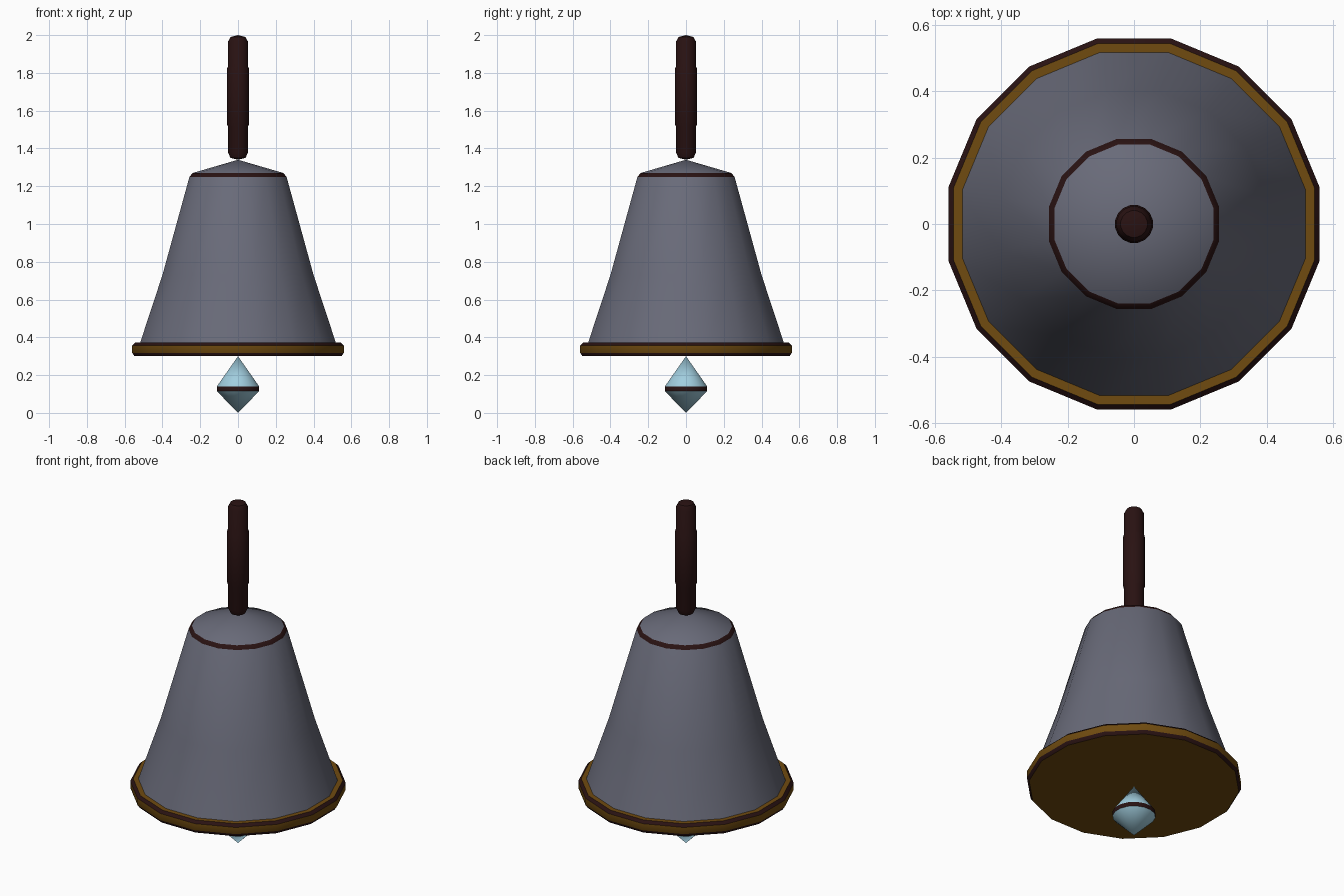
import bpy, bmesh
from math import pi, cos, sin, radians

old = bpy.data.objects.get("Cube")
if old:
    bpy.data.objects.remove(old, do_unlink=True)

SIDES = 16


def material(name, rgb):
    m = bpy.data.materials.new(name)
    m.use_nodes = True
    m.diffuse_color = (*rgb, 1)
    bsdf = m.node_tree.nodes["Principled BSDF"]
    bsdf.inputs["Base Color"].default_value = (*rgb, 1)
    bsdf.inputs["Roughness"].default_value = 0.7
    return m


steel = material("steel grey", (0.14, 0.145, 0.19))
gold = material("dull gold", (0.16, 0.07, 0.005))
wood = material("dark wood", (0.022, 0.006, 0.006))
ice = material("pale blue", (0.36, 0.62, 0.74))


def lathe(name, profile, mats, bands):
    """Turn (half width, z) points; bands gives a material index per step."""
    bm = bmesh.new()
    rings = []
    for r, z in profile:
        if r == 0:
            rings.append([bm.verts.new((0, 0, z))] * SIDES)
            continue
        r /= cos(pi / SIDES)
        angles = [2 * pi * (i + 0.5) / SIDES for i in range(SIDES)]
        rings.append([bm.verts.new((r * cos(a), r * sin(a), z)) for a in angles])
    for low, high, band in zip(rings, rings[1:], bands):
        for i in range(SIDES):
            j = (i + 1) % SIDES
            corners = list(dict.fromkeys((low[i], low[j], high[j], high[i])))
            bm.faces.new(corners).material_index = band
    bmesh.ops.recalc_face_normals(bm, faces=bm.faces)
    mesh = bpy.data.meshes.new(name)
    bm.to_mesh(mesh)
    bm.free()
    for m in mats:
        mesh.materials.append(m)
    obj = bpy.data.objects.new(name, mesh)
    bpy.context.collection.objects.link(obj)
    bpy.ops.object.select_all(action="DESELECT")
    obj.select_set(True)
    bpy.context.view_layer.objects.active = obj
    bpy.ops.object.shade_smooth_by_angle(angle=radians(35))
    return obj


# Flared bell with a dark band round the shoulder and a conical top
lathe("bell_body",
      [(0, 0.32), (0.535, 0.32), (0.40, 0.73), (0.257, 1.25), (0.24, 1.27), (0, 1.34)],
      [steel, wood], [0, 0, 0, 1, 0])

# Gold rim with dark bevelled edges, closed underneath
lathe("rim",
      [(0, 0.30), (0.548, 0.30), (0.56, 0.318), (0.56, 0.357), (0.545, 0.372), (0.50, 0.372)],
      [gold, wood], [0, 1, 0, 1, 0])

# Faceted clapper with a dark girdle
lathe("clapper",
      [(0, 0), (0.112, 0.115), (0.112, 0.14), (0, 0.30)],
      [ice, wood], [0, 1, 0])

# Grip with rounded ends and a slightly thicker middle
lathe("handle",
      [(0, 1.34), (0.04, 1.35), (0.053, 1.38), (0.053, 1.515), (0.057, 1.525),
       (0.057, 1.825), (0.053, 1.835), (0.053, 1.965), (0.04, 1.99), (0, 2.0)],
      [wood], [0] * 9)
